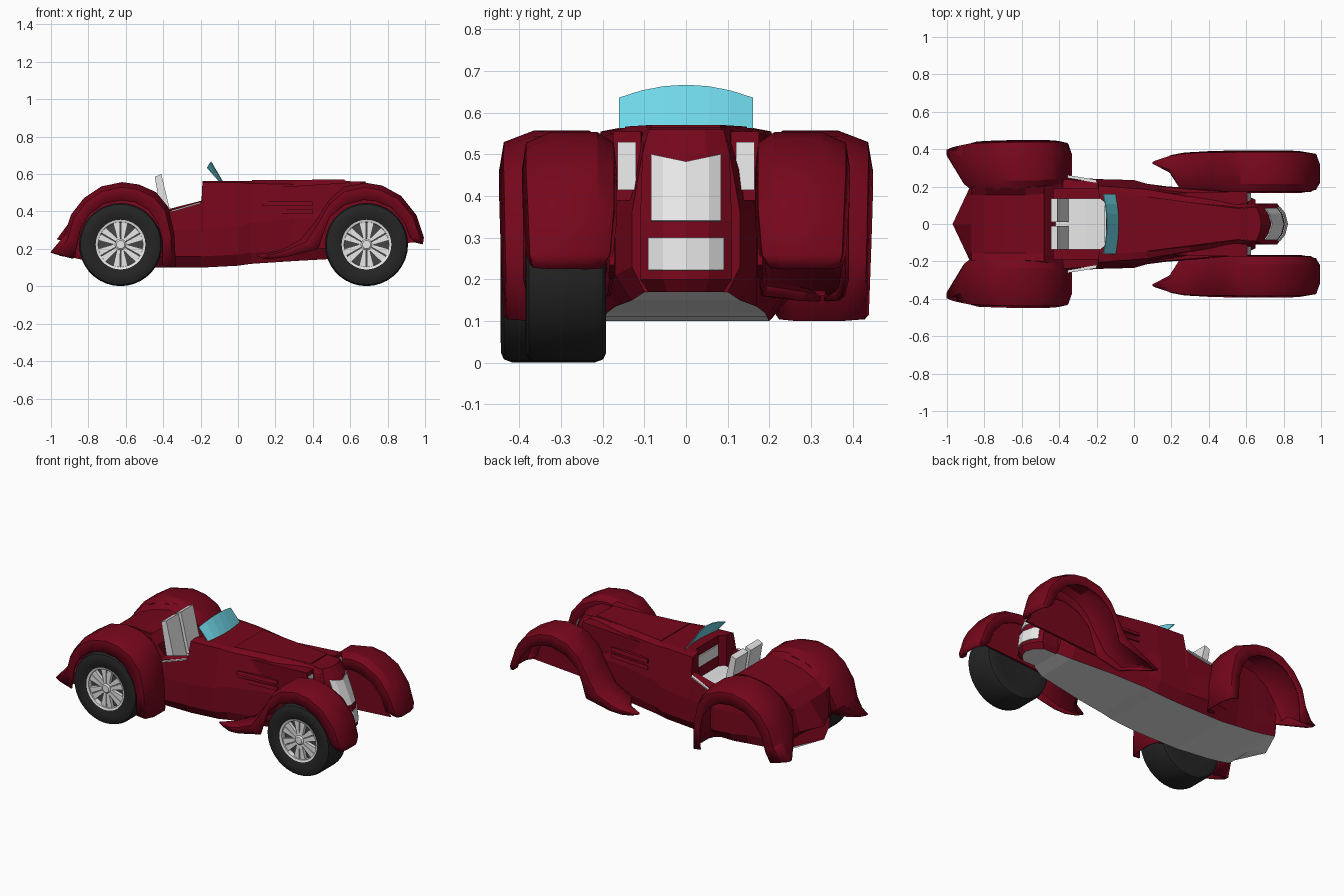
import bpy, bmesh
from math import pi, sin, cos

cube = bpy.data.objects.get("Cube")
if cube:
    bpy.data.objects.remove(cube, do_unlink=True)


def material(name, r, g, b):
    m = bpy.data.materials.new(name)
    m.use_nodes = True
    m.diffuse_color = (r, g, b, 1)
    m.node_tree.nodes["Principled BSDF"].inputs["Base Color"].default_value = (r, g, b, 1)
    return m


RED = material("dark red paint", 0.18, 0.002, 0.011)
BLACK = material("tyre black", 0.018, 0.018, 0.018)
LIGHT = material("light grey", 0.8, 0.8, 0.8)
DARK = material("rim shadow grey", 0.06, 0.06, 0.06)
GLASS = material("windscreen blue", 0.16, 0.68, 0.8)


def make(name, verts, faces, *mats, smooth=None, solid=0):
    me = bpy.data.meshes.new(name)
    me.from_pydata(verts, [], faces)
    bm = bmesh.new()
    bm.from_mesh(me)
    bmesh.ops.remove_doubles(bm, verts=bm.verts, dist=0.0005)
    bmesh.ops.recalc_face_normals(bm, faces=bm.faces)
    bm.to_mesh(me)
    bm.free()
    ob = bpy.data.objects.new(name, me)
    bpy.context.collection.objects.link(ob)
    for m in mats:
        me.materials.append(m)
    if solid:
        mod = ob.modifiers.new("thickness", "SOLIDIFY")
        mod.thickness, mod.offset = solid, 0
    if smooth:
        bpy.ops.object.select_all(action="DESELECT")
        ob.select_set(True)
        bpy.context.view_layer.objects.active = ob
        bpy.ops.object.shade_smooth_by_angle(angle=smooth)
    return ob


def loft(name, rings, *mats, closed=True, caps=True, **kw):
    n = len(rings[0])
    verts = [p for ring in rings for p in ring]
    faces = []
    for i in range(len(rings) - 1):
        for j in range(n if closed else n - 1):
            k = (j + 1) % n
            faces.append((i * n + j, i * n + k, (i + 1) * n + k, (i + 1) * n + j))
    if caps:
        faces += [tuple(range(n)), tuple(range(len(verts) - n, len(verts)))]
    return make(name, verts, faces, *mats, **kw)


def prism(name, xz, y0, y1, mat):
    return loft(name, [[(x, y, z) for x, z in xz] for y in (y0, y1)], mat)


def lathe(name, profile, cx, cy, cz, mat, steps=36):
    rings = [[(cx + r * cos(2 * pi * i / steps), cy + y, cz + r * sin(2 * pi * i / steps))
              for i in range(steps)] for r, y in profile]
    return loft(name, rings, mat, caps=False, smooth=0.6)


def paint_underside(ob):
    for p in ob.data.polygons:
        p.material_index = int(p.normal.z < -.8 and p.center.z < .23)


# Body shell: x, rake, bottom z, bottom width, belt z, belt width, shoulder z, shoulder width, top z
stations = [
    (-.97, .47, .165, .18, .21, .19, .24, .18, .25),
    (-.87, 0, .15, .2, .25, .21, .395, .195, .385),
    (-.8, 0, .135, .2, .28, .21, .475, .195, .44),
    (-.7, 0, .12, .2, .3, .21, .525, .195, .485),
    (-.58, 0, .11, .2, .3, .22, .54, .195, .51),
    (-.48, 0, .1, .2, .3, .24, .52, .2, .515),
    (-.38, 0, .1, .2, .3, .255, .4, .24, .41),
    (-.195, 0, .1, .2, .3, .24, .45, .225, .46),
    (-.19, 0, .1, .2, .3, .24, .555, .205, .563),
    (.0, 0, .11, .195, .32, .235, .555, .19, .563),
    (.07, 0, .12, .19, .34, .215, .55, .185, .563),
    (.3, 0, .135, .17, .36, .185, .545, .145, .565),
    (.57, 0, .15, .13, .36, .17, .54, .11, .565),
    (.65, 0, .17, .1, .36, .13, .53, .1, .555),
]
rings = []
for x, rake, zb, wb, zm, wm, zs, ws, zt in stations:
    half = [(wb, zb), (wm, zb + .06), (wm, zm), (ws, zs), (ws * .8, zt)]
    ring = [(0, zb)] + half + [(0, zt)] + [(-w, z) for w, z in reversed(half)]
    rings.append([(x + rake * abs(w), w, z) for w, z in ring])
body = loft("body_shell", rings, RED, LIGHT)
paint_underside(body)

# Open cockpit, reaching further forward in the middle under the screen
plan = [(-.43, -.19), (-.192, -.19), (-.185, -.14), (-.15, -.11),
        (-.15, .11), (-.185, .14), (-.192, .19), (-.43, .19)]
cutter = loft("cockpit_cutter", [[(x, y, z) for x, y in plan] for z in (.24, .8)], RED)
cutter.hide_render = True
cutter.hide_viewport = True
cut = body.modifiers.new("cockpit", "BOOLEAN")
cut.operation, cut.solver, cut.object = "DIFFERENCE", "EXACT", cutter

# Rounded, pointed nose: z, centre x, side x, half width
levels = [(.17, .8, .74, .09), (.2, .82, .765, .11), (.3, .805, .75, .11), (.34, .795, .74, .11),
          (.5, .725, .68, .105), (.56, .68, .655, .09)]


def sweep(t):
    return .5 * t if t < .5 else 1.5 * t - .5


rings = []
for z, xc, xs, w in levels:
    front = [(xc + sweep(abs(t)) * (xs - xc), t * w, z) for t in (-1, -.5, 0, .5, 1)]
    rings.append([(.6, -w, z)] + front + [(.6, w, z)])
paint_underside(loft("nose_shell", rings, RED, LIGHT))


def nose_x(z, t):
    for (z0, c0, s0, _), (z1, c1, s1, _) in zip(levels, levels[1:]):
        if z <= z1:
            f = (z - z0) / (z1 - z0)
            c, s = c0 + f * (c1 - c0), s0 + f * (s1 - s0)
            return c + sweep(t) * (s - c) + .004


# Grille plates wrapped around the nose
for name, low, top_mid, top_side, w in (("upper_grille", .34, .482, .5, .083),
                                        ("lower_grille", .222, .3, .3, .09)):
    rows = []
    for y in (-w, -.054, 0, .054, w):
        t, top = abs(y) / .109, top_mid + (top_side - top_mid) * abs(y) / w
        rows.append([(nose_x(low, t), y, low), (nose_x(top, t), y, top)])
    loft(name, rows, LIGHT, closed=False, caps=False, solid=.006)

# Hood lid, with a seam step at its rear edge
lid = [(.075, .17, .567), (.57, .095, .571)]
loft("hood_lid", [[(x, -w, z - .03), (x, -w * .85, z), (x, w * .85, z), (x, w, z - .03)]
                  for x, w, z in lid], RED)
prism("dashboard", [(-.158, .44), (-.148, .44), (-.148, .51), (-.158, .51)], -.1, .1, LIGHT)

# Curved windscreen
cols = []
for i in range(7):
    y = -.16 + i * .32 / 6
    k = (y / .16) ** 2
    cols.append([(-.08 - .015 * k, y, .555), (-.145 - .02 * k, y, .666 - .031 * k)])
loft("windscreen", cols, GLASS, closed=False, caps=False, solid=.005)

# Seats
prism("seat_cushion", [(-.42, .25), (-.152, .25), (-.152, .37), (-.25, .37), (-.42, .34)], -.135, .135, LIGHT)
for s, side in ((1, "left"), (-1, "right")):
    prism(side + "_seat_back", [(-.4, .33), (-.35, .35), (-.41, .6), (-.445, .585)],
          s * .012, s * .135, LIGHT)
    # Light strip along the door top
    loft(side + "_door_strip", [[(x, s * (y - .016), z), (x, s * y, z), (x, s * y, z + .008),
                                 (x, s * (y - .016), z + .008)] for x, y, z in ((-.355, .262, .398), (-.2, .236, .443))],
         LIGHT)
    # Upright lamps at the end of tapered hood shoulders
    loft(side + "_lamp_housing", [[(x0, s * y0, z0), (x0, s * y1, z0), (x1, s * y1, z1), (x1, s * y0, z1)]
                                  for x0, x1, y0, y1, z0, z1 in ((.2, .2, .08, .165, .42, .53),
                                                                 (.622, .605, .108, .175, .39, .555))], RED)
    prism(side + "_lamp_lens", [(.618, .415), (.625, .415), (.613, .53), (.606, .53)], s * .12, s * .165, LIGHT)
    # Raised side vents on the hood
    for z in (.4, .44):
        loft(side + "_hood_vent", [[(x, s * (y - .03), z - .01), (x, s * y, z - .01), (x, s * (y - .006), z + .012),
                                    (x, s * (y - .03), z + .012)] for x, y in ((.13, .205), (.4, .184))], RED)


# Fenders: outer profile x z, wheel arch x z, inner y, outer y
FRONT = [(.985, .225, .95, .235, .2, .37), (.99, .26, .92, .26, .18, .38), (.95, .38, .89, .34, .17, .385),
         (.87, .48, .82, .42, .17, .39), (.77, .535, .74, .455, .17, .39), (.68, .55, .67, .462, .17, .39),
         (.57, .53, .57, .435, .17, .39), (.49, .46, .49, .37, .17, .388), (.42, .35, .455, .28, .175, .387),
         (.34, .25, .43, .2, .18, .387), (.24, .195, .27, .16, .185, .378), (.19, .18, .2, .15, .275, .365),
         (.1, .165, .14, .148, .32, .335)]
REAR = [(-.335, .1, .405, .115, .22, .435), (-.345, .28, .405, .25, .21, .44), (-.375, .42, .43, .34, .2, .443),
        (-.44, .5, .48, .41, .19, .445), (-.53, .54, .55, .45, .18, .445), (-.62, .553, .63, .46, .18, .445),
        (-.73, .53, .72, .44, .18, .443), (-.82, .47, .79, .39, .18, .44), (-.89, .38, .84, .31, .185, .437),
        (-.925, .27, .86, .22, .21, .43), (-1.0, .18, .88, .15, .36, .41)]


def fender(name, rows, s, flip):
    rings = []
    for px, pz, qx, qz, yi, yo in rows:
        qx *= flip
        mx, mz = qx + .72 * (px - qx), qz + .72 * (pz - qz)
        w = yo - yi
        rings.append([(x, s * y, z) for x, y, z in (
            (qx, yi, qz), (mx, yi + .03 * w, mz), (px, yi + .2 * w, pz), (px, yo - .3 * w, pz),
            (mx, yo - .04 * w, mz), (qx, yo, qz))])
    loft(name, rings, RED, closed=False, caps=False, solid=.008, smooth=.5)


for s, side in ((1, "left"), (-1, "right")):
    fender(side + "_front_fender", FRONT, s, 1)
    fender(side + "_rear_fender", REAR, s, -1)
    # Inner wall of the front wheel well
    arch = [(row[2], row[3]) for row in FRONT[:10]]
    prism(side + "_front_well_wall", arch, s * .172, s * .184, RED)

# Wheels along one side
for name, cx, cy in (("front", .687, -.288), ("rear", -.628, -.348)):
    cz = .223
    lathe(name + "_tyre", [(.125, -.05), (.132, -.085), (.165, -.097), (.2, -.096), (.215, -.089), (.222, -.07),
                           (.222, .07), (.215, .089), (.2, .096), (.14, .09), (0, .085)], cx, cy, cz, BLACK)
    lathe(name + "_rim_ring", [(.118, -.05), (.12, -.084), (.133, -.088), (.133, -.06)], cx, cy, cz, LIGHT)
    lathe(name + "_rim_dish", [(0, -.055), (.13, -.055)], cx, cy, cz, DARK)
    lathe(name + "_hub", [(0, -.085), (.022, -.085), (.03, -.078), (.03, -.05)], cx, cy, cz, LIGHT, 16)
    for i in range(6):
        a = 2 * pi * i / 6 + pi / 6
        # Twin-bar spokes with a slim gap between the bars
        for v0, v1 in ((.003, .042), (-.042, -.003)):
            outline = [(.02, v0 * .4), (.124, v0), (.124, v1), (.02, v1 * .35)]
            prism(name + "_spoke", [(cx + u * cos(a) - v * sin(a), cz + u * sin(a) + v * cos(a)) for u, v in outline],
                  cy - .076, cy - .054, LIGHT)
